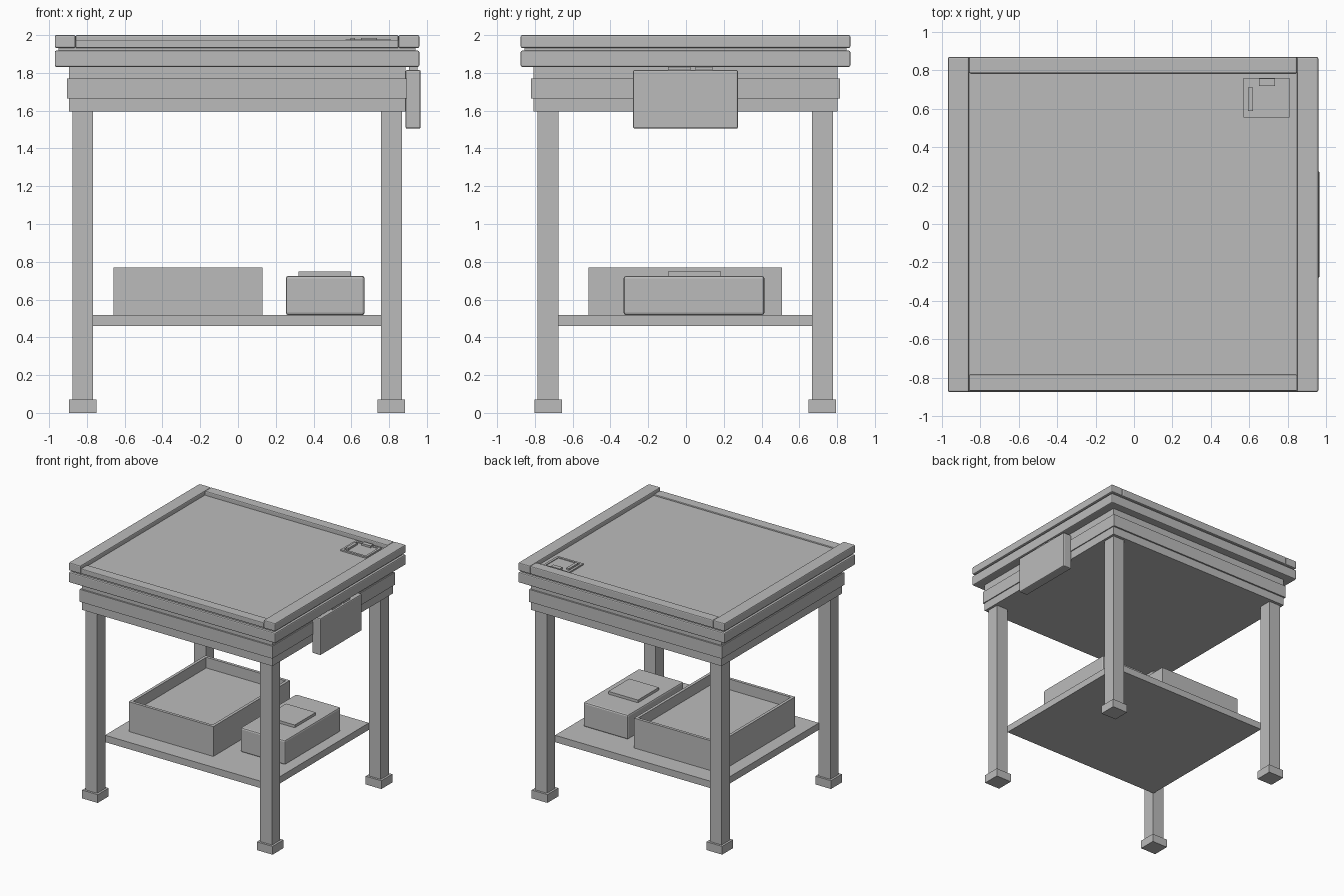
import bpy
import bmesh
from mathutils import Matrix, Vector

if "Cube" in bpy.data.objects:
    bpy.data.objects.remove(bpy.data.objects["Cube"], do_unlink=True)

grey = bpy.data.materials.new("plain_grey")
grey.use_nodes = True
grey.diffuse_color = (0.5, 0.5, 0.5, 1)
grey.node_tree.nodes["Principled BSDF"].inputs["Base Color"].default_value = (0.5, 0.5, 0.5, 1)


def box(name, x, y, z, bevel=0):
    """Box spanning the (min, max) pairs x, y and z."""
    lo, hi = Vector((x[0], y[0], z[0])), Vector((x[1], y[1], z[1]))
    bm = bmesh.new()
    bmesh.ops.create_cube(bm, size=1, matrix=Matrix.Translation((lo + hi) / 2)
                          @ Matrix.Diagonal((*(hi - lo), 1)))
    mesh = bpy.data.meshes.new(name)
    bm.to_mesh(mesh)
    bm.free()
    mesh.materials.append(grey)
    obj = bpy.data.objects.new(name, mesh)
    bpy.context.collection.objects.link(obj)
    if bevel:
        mod = obj.modifiers.new("rounded_edges", "BEVEL")
        mod.width = bevel
        mod.segments = 2
    return obj


def hollow(obj, rim, depth):
    """Sink the top face of a box, leaving a rim."""
    bm = bmesh.new()
    bm.from_mesh(obj.data)
    top = max(bm.faces, key=lambda f: f.calc_center_median().z)
    bmesh.ops.inset_region(bm, faces=[top], thickness=rim)
    inner = bmesh.ops.extrude_face_region(bm, geom=[top])["geom"]
    bmesh.ops.translate(bm, verts=[v for v in inner if isinstance(v, bmesh.types.BMVert)],
                        vec=(0, 0, -depth))
    if top.is_valid:
        bmesh.ops.delete(bm, geom=[top], context="FACES_ONLY")
    bmesh.ops.recalc_face_normals(bm, faces=bm.faces)
    bm.to_mesh(obj.data)
    bm.free()


# Legs and feet
for side, sx in (("right", -1), ("left", 1)):
    for end, sy in (("front", -1), ("back", 1)):
        cx, cy = -0.005 + 0.817 * sx, -0.004 + 0.726 * sy
        for part, half, z in (("leg", 0.055, (0.07, 1.6)), ("foot", 0.073, (0, 0.07))):
            box(f"{end}_{side}_{part}", (cx - half, cx + half), (cy - half, cy + half), z)

# Apron with a raised band
box("apron", (-0.895, 0.887), (-0.807, 0.802), (1.595, 1.84))
box("apron_band", (-0.905, 0.895), (-0.82, 0.815), (1.665, 1.77))

# Tabletop, drawing surface and raised rails
box("tabletop", (-0.97, 0.96), (-0.875, 0.87), (1.832, 1.918), 0.008)
box("surface", (-0.95, 0.94), (-0.855, 0.85), (1.9, 1.94))
box("surface_panel", (-0.87, 0.86), (-0.8, 0.8), (1.93, 1.964))
box("right_rail", (-0.97, -0.86), (-0.875, 0.87), (1.932, 2), 0.008)
box("left_rail", (0.85, 0.96), (-0.875, 0.87), (1.932, 2), 0.008)
box("back_rail", (-0.86, 0.85), (0.785, 0.87), (1.932, 2), 0.008)
box("front_rail", (-0.86, 0.85), (-0.87, -0.785), (1.932, 1.975), 0.006)

# Small framed tile on the surface
tile = box("tile", (0.57, 0.81), (0.555, 0.76), (1.96, 1.976))
hollow(tile, 0.027, 0.006)
box("tile_back_clip", (0.65, 0.735), (0.72, 0.757), (1.965, 1.986))
box("tile_side_clip", (0.595, 0.62), (0.59, 0.71), (1.965, 1.986))

# Hanging side panel and its tabs
box("side_panel", (0.887, 0.967), (-0.28, 0.275), (1.505, 1.815), 0.008)
box("front_panel_tab", (0.905, 0.95), (-0.095, 0.025), (1.81, 1.84))
box("back_panel_tab", (0.905, 0.95), (0.05, 0.14), (1.81, 1.84))

# Lower shelf with a stacked tray and a storage box
box("shelf", (-0.77, 0.757), (-0.675, 0.667), (0.46, 0.518))
box("tray_base", (-0.66, 0.13), (-0.515, 0.508), (0.518, 0.643))
tray = box("tray", (-0.66, 0.13), (-0.515, 0.508), (0.643, 0.77))
hollow(tray, 0.035, 0.09)
box("storage_box", (0.253, 0.67), (-0.33, 0.415), (0.518, 0.725), 0.013)
box("storage_box_plate", (0.32, 0.597), (-0.095, 0.185), (0.72, 0.748))
